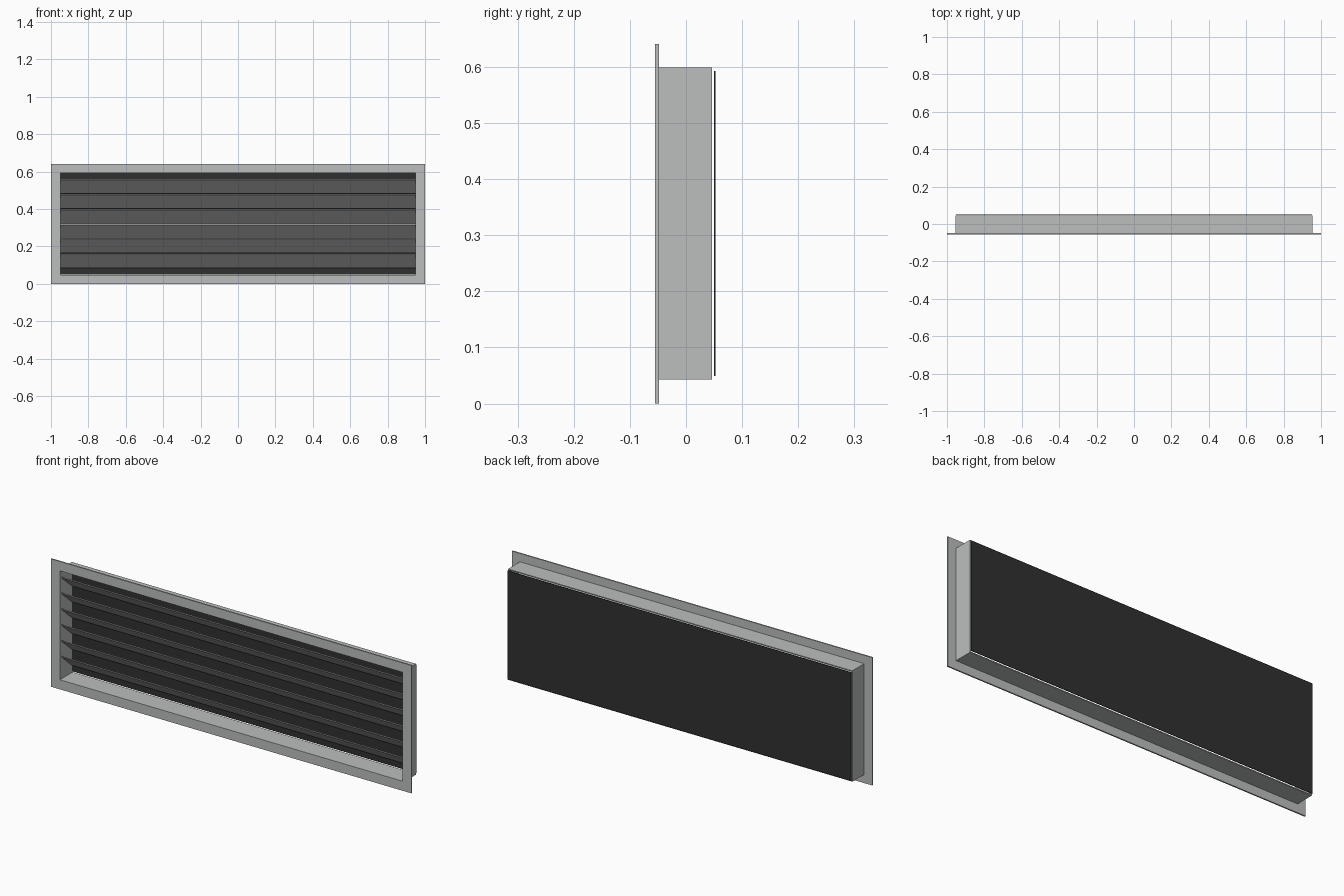
import bpy, bmesh, math

if "Cube" in bpy.data.objects:
    bpy.data.objects.remove(bpy.data.objects["Cube"])

def material(name, rgb):
    m = bpy.data.materials.new(name)
    m.diffuse_color = (*rgb, 1)
    m.use_nodes = True
    m.node_tree.nodes["Principled BSDF"].inputs["Base Color"].default_value = m.diffuse_color
    return m

frame_grey = material("frame grey", (0.50, 0.52, 0.51))
panel_black = material("panel black", (0.03, 0.03, 0.03))

def finish(name, bm, mat):
    bmesh.ops.recalc_face_normals(bm, faces=bm.faces)
    me = bpy.data.meshes.new(name)
    bm.to_mesh(me)
    bm.free()
    me.materials.append(mat)
    ob = bpy.data.objects.new(name, me)
    bpy.context.collection.objects.link(ob)
    return ob

def ring(name, outer, inner, y0, y1, mat):
    """Rectangular ring; outer and inner are (half width, z low, z high)."""
    bm = bmesh.new()
    loops = [[bm.verts.new(p) for p in ((-w, y, a), (w, y, a), (w, y, b), (-w, y, b))]
             for (w, a, b), y in ((outer, y0), (outer, y1), (inner, y1), (inner, y0))]
    for i in range(4):
        p, q = loops[i], loops[(i + 1) % 4]
        for j in range(4):
            k = (j + 1) % 4
            bm.faces.new((p[j], p[k], q[k], q[j]))
    return finish(name, bm, mat)

def extrude_x(name, profile, half, mat):
    """Prism along x from a (y, z) profile."""
    bm = bmesh.new()
    a = [bm.verts.new((-half, y, z)) for y, z in profile]
    b = [bm.verts.new((half, y, z)) for y, z in profile]
    bm.faces.new(a)
    bm.faces.new(b)
    n = len(profile)
    for i in range(n):
        j = (i + 1) % n
        bm.faces.new((a[i], a[j], b[j], b[i]))
    return finish(name, bm, mat)

# Front flange and the duct sleeve behind it
opening = (0.95, 0.048, 0.594)
ring("front_flange", (1.0, 0.0, 0.641), opening, -0.055, -0.048, frame_grey)
ring("duct_sleeve", (0.955, 0.043, 0.599), opening, -0.048, 0.046, frame_grey)

# Dark panel closing the back
extrude_x("back_panel", [(0.050, 0.049), (0.053, 0.049), (0.053, 0.593), (0.050, 0.593)],
          0.953, panel_black)

# Six tilted louvre slats, front edge high and back edge low
for i in range(6):
    z = 0.56 - 0.0795 * i
    t = 0.006
    extrude_x("louvre_slat_%d" % (i + 1),
              [(-0.042, z), (-0.042, z - t), (0.04, z - 0.078), (0.04, z - 0.078 + t)],
              0.95, frame_grey)
